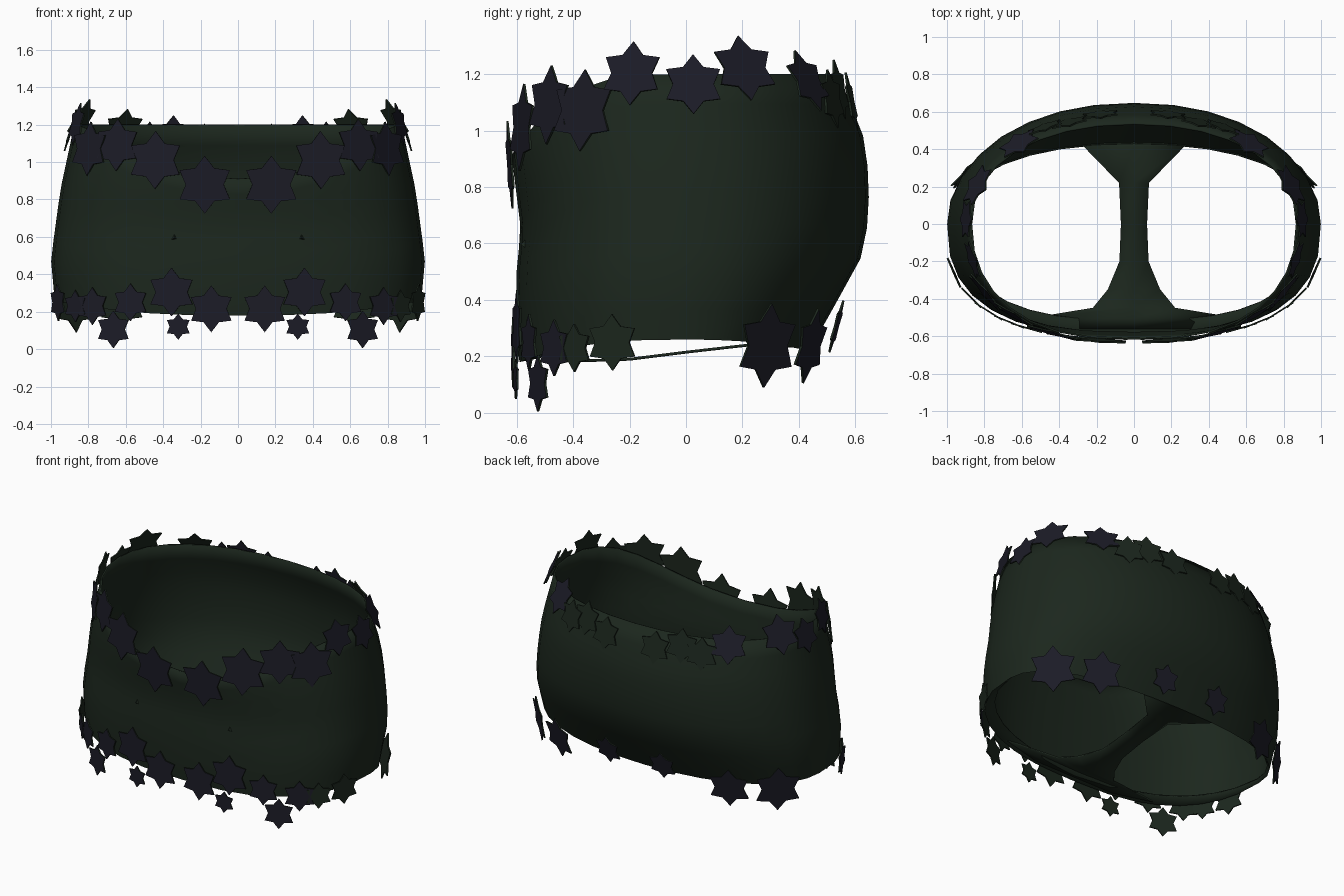
import bpy, bmesh
from math import sin, cos, pi, radians
from mathutils import Vector, Matrix

if "Cube" in bpy.data.objects:
    bpy.data.objects.remove(bpy.data.objects["Cube"])


def material(name, color):
    m = bpy.data.materials.new(name)
    m.use_nodes = True
    m.diffuse_color = (*color, 1)
    m.node_tree.nodes["Principled BSDF"].inputs["Base Color"].default_value = (*color, 1)
    return m


GREEN = material("dark green cloth", (0.0115, 0.02, 0.0125))
PURPLE = material("dark violet petal", (0.0115, 0.0115, 0.02))


def make_object(name, bm, mats):
    mesh = bpy.data.meshes.new(name)
    bm.to_mesh(mesh)
    bm.free()
    for m in mats:
        mesh.materials.append(m)
    ob = bpy.data.objects.new(name, mesh)
    bpy.context.collection.objects.link(ob)
    return ob


def smooth_shell(ob, thickness):
    mod = ob.modifiers.new("thickness", "SOLIDIFY")
    mod.thickness = thickness
    mod.offset = -1
    bpy.ops.object.select_all(action="DESELECT")
    ob.select_set(True)
    bpy.context.view_layer.objects.active = ob
    bpy.ops.object.shade_smooth_by_angle(angle=radians(40))


# Body profiles: (height, distance from the middle)
SIDE = [(0.18, 0.96), (0.26, 0.98), (0.48, 1.0), (0.85, 0.95), (1.2, 0.875)]
FRONT = [(0.18, 0.59), (0.3, 0.6), (0.5, 0.6), (0.65, 0.585), (0.93, 0.62), (1.2, 0.6)]
BACK = [(0.22, 0.435), (0.35, 0.51), (0.55, 0.62), (0.7, 0.65), (0.95, 0.64), (1.2, 0.54)]
# Squareness of the corners: (height, power)
FRONT_CORNER = [(0.2, 0.74), (1.2, 0.86)]
BACK_CORNER = 0.92


def interp(profile, z):
    if z <= profile[0][0]:
        return profile[0][1]
    for (z0, r0), (z1, r1) in zip(profile, profile[1:]):
        if z <= z1:
            return r0 + (r1 - r0) * (z - z0) / (z1 - z0)
    return profile[-1][1]


def surface(angle, z):
    c, s = cos(angle), sin(angle)
    depth = interp(BACK if s > 0 else FRONT, z)
    power = BACK_CORNER if s > 0 else interp(FRONT_CORNER, z)
    x = interp(SIDE, z) * abs(c) ** power * (1 if c > 0 else -1)
    y = depth * abs(s) ** power * (1 if s > 0 else -1)
    return Vector((x, y, z))


def top_edge(angle):
    return 1.2 - 0.29 * max(0, -sin(angle)) ** 3


def bottom_edge(angle):
    s = sin(angle)
    return 0.26 - (0.04 if s > 0 else 0.08) * s * s


# Body wall, with a hem turned inward along the lower front
SEG, ROWS = 32, 9
bm = bmesh.new()
rings = [[]]
for i in range(SEG):
    a = 2 * pi * i / SEG
    p = surface(a, bottom_edge(a))
    turn = 0.98 - 0.11 * max(0, -sin(a))
    rings[0].append(bm.verts.new((p.x * turn, p.y * turn, p.z + 0.015)))
for r in range(ROWS + 1):
    ring = []
    for i in range(SEG):
        a = 2 * pi * i / SEG
        lo, hi = bottom_edge(a), top_edge(a)
        ring.append(bm.verts.new(surface(a, lo + (hi - lo) * r / ROWS)))
    rings.append(ring)
for low, high in zip(rings, rings[1:]):
    for i in range(SEG):
        j = (i + 1) % SEG
        bm.faces.new((low[i], low[j], high[j], high[i]))
smooth_shell(make_object("body_wall", bm, [GREEN]), 0.01)

# Strip between the leg openings: (y, half width, z)
STRIP = [(-0.56, 0.3, 0.185), (-0.505, 0.57, 0.2), (-0.45, 0.22, 0.185), (-0.35, 0.14, 0.18),
         (-0.2, 0.078, 0.185), (0, 0.07, 0.21), (0.22, 0.08, 0.235), (0.415, 0.27, 0.23),
         (0.435, 0.12, 0.225)]
bm = bmesh.new()
rows = [[bm.verts.new((w * k, y, z)) for k in (-1, 0, 1)] for y, w, z in STRIP]
for a, b in zip(rows, rows[1:]):
    for k in range(2):
        bm.faces.new((a[k], b[k], b[k + 1], a[k + 1]))
smooth_shell(make_object("leg_strip", bm, [GREEN]), 0.01)


# Six-pointed stars laid on the wall, coloured on one face
def star(name, angle, z, radius, inward, lean):
    level = max(z, 0.38)
    p = surface(angle, level)
    du = surface(angle + 0.04, level) - surface(angle - 0.04, level)
    dv = surface(angle, level + 0.05) - surface(angle, level - 0.05)
    p.z = z
    n = du.cross(dv).normalized()
    n.z = n.z * 0.5 + lean
    n.normalize()
    right = Vector((0, 0, 1)).cross(n).normalized()
    up = n.cross(right)
    frame = Matrix((right, up, n)).transposed()
    bm = bmesh.new()
    layers = []
    for h in (0.01, 0.018):
        layer = []
        for k in range(12):
            r = radius * (1 if k % 2 == 0 else 0.66)
            a = pi / 2 + k * pi / 6
            layer.append(bm.verts.new(p + frame @ Vector((r * cos(a), r * sin(a), h))))
        layers.append(layer)
    inner, outer = layers
    back = bm.faces.new(inner[::-1])
    face = bm.faces.new(outer)
    for k in range(12):
        j = (k + 1) % 12
        bm.faces.new((inner[k], inner[j], outer[j], outer[k]))
    (back if inward else face).material_index = 1
    make_object(name, bm, [GREEN, PURPLE])


# (angle in degrees from the side, height, radius, left turned inward, right turned inward, lean)
WAIST = [(-82.5, 0.88, 0.155, 0, 0, 0), (-65.5, 1.01, 0.155, 0, 0, 0), (-48, 1.09, 0.14, 0, 0, 0),
         (-32, 1.07, 0.145, 0, 0, 0), (-15, 1.2, 0.115, 0, 0, 0.15), (2, 1.16, 0.11, 0, 0, 0.2),
         (20, 1.215, 0.125, 0, 0, 0.4), (48, 1.17, 0.12, 0, 0, 0.35), (60, 1.11, 0.105, 1, 1, 0),
         (69, 1.14, 0.11, 1, 1, 0), (80, 1.1, 0.105, 1, 1, 0)]
LEG = [(-85.5, 0.215, 0.125, 0, 0, 0), (-75, 0.305, 0.13, 0, 0, 0), (-77, 0.12, 0.07, 0, 0, 0),
       (-61, 0.25, 0.1, 0, 0, 0), (-54, 0.105, 0.1, 0, 0, 0), (-44, 0.23, 0.1, 0, 0, 0),
       (-34, 0.23, 0.085, 1, 0, 0), (-19, 0.25, 0.1, 1, 0, 0), (30, 0.24, 0.15, 0, 0, 0),
       (53, 0.24, 0.135, 0, 0, 0), (80, 0.31, 0.095, 0, 0, 0)]
for part, stars in (("waist", WAIST), ("leg", LEG)):
    for i, (deg, z, r, left_in, right_in, lean) in enumerate(stars):
        star(f"{part}_star_left_{i}", radians(deg), z, r, left_in, lean)
        star(f"{part}_star_right_{i}", radians(180 - deg), z, r, right_in, lean)

# Small pinches on the front
for side, x in (("left", 0.34), ("right", -0.34)):
    bm = bmesh.new()
    bmesh.ops.create_cone(bm, segments=3, radius1=0.025, radius2=0, depth=0.02, cap_ends=True,
                          matrix=Matrix.Translation((x, -0.575, 0.595)) @ Matrix.Rotation(pi / 2, 4, "X"))
    make_object(f"front_pinch_{side}", bm, [GREEN])
